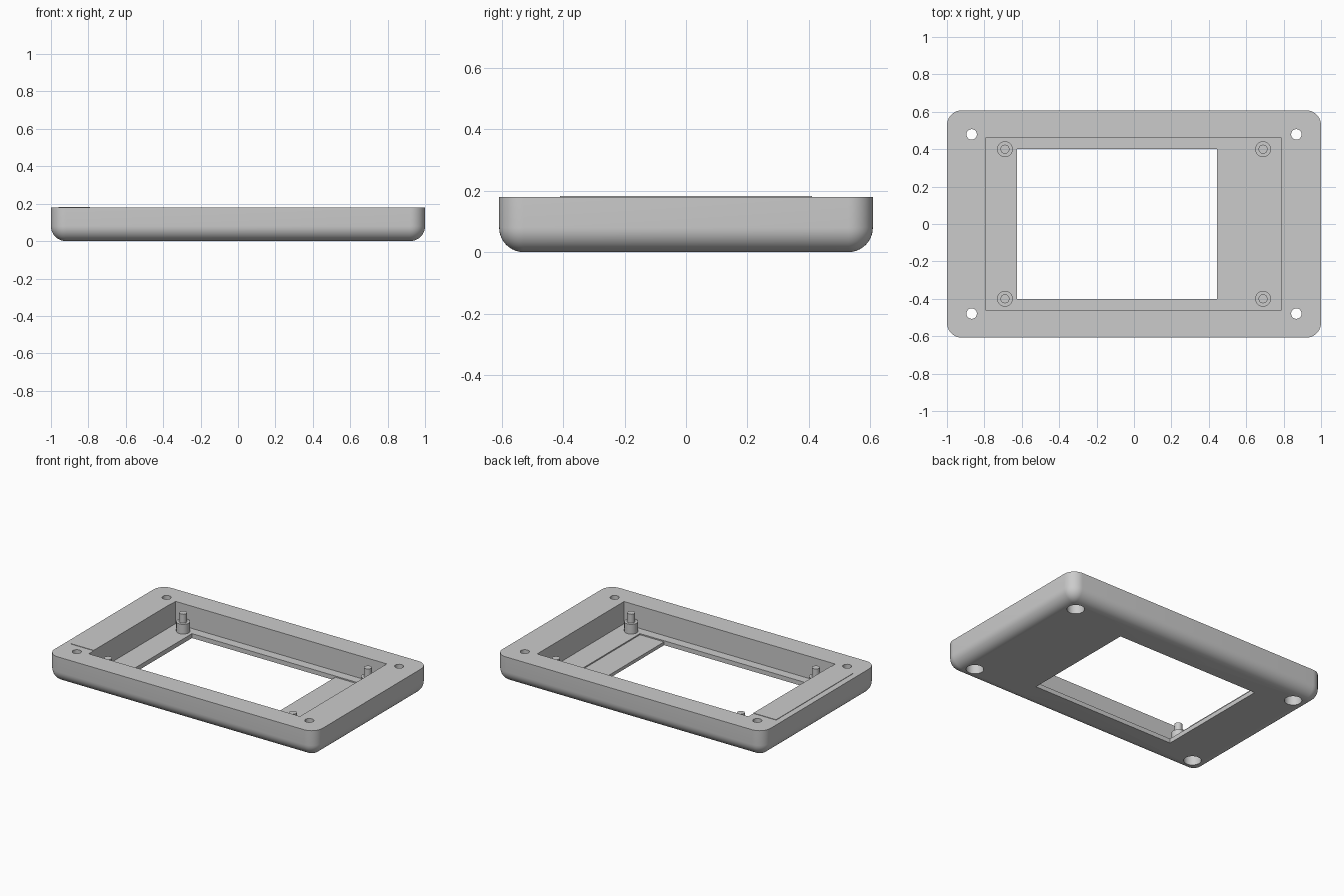
import bpy, bmesh
from math import sin, cos, pi, radians

cube = bpy.data.objects.get("Cube")
if cube:
    bpy.data.objects.remove(cube)

HX, HY, TOP, R = 1.0, 0.608, 0.18, 0.08
FLOOR = 0.03

grey = bpy.data.materials.new("light_grey_plastic")
grey.use_nodes = True
colour = (0.6, 0.6, 0.6, 1)
grey.diffuse_color = colour
grey.node_tree.nodes["Principled BSDF"].inputs["Base Color"].default_value = colour


def finish(name, bm):
    bmesh.ops.recalc_face_normals(bm, faces=bm.faces)
    mesh = bpy.data.meshes.new(name)
    bm.to_mesh(mesh)
    bm.free()
    mesh.materials.append(grey)
    obj = bpy.data.objects.new(name, mesh)
    bpy.context.collection.objects.link(obj)
    return obj


def box(name, x0, x1, y0, y1, z0, z1):
    bm = bmesh.new()
    bmesh.ops.create_cube(bm, size=1)
    for v in bm.verts:
        v.co.x = x1 if v.co.x > 0 else x0
        v.co.y = y1 if v.co.y > 0 else y0
        v.co.z = z1 if v.co.z > 0 else z0
    return finish(name, bm)


def lathe(name, x, y, profile, n=32):
    """Closed turned solid from (radius, height) pairs."""
    bm = bmesh.new()
    rings = [[bm.verts.new((x + r * cos(2 * pi * i / n), y + r * sin(2 * pi * i / n), z))
              for i in range(n)] for r, z in profile]
    skin(bm, rings)
    return finish(name, bm)


def skin(bm, rings):
    n = len(rings[0])
    for a, b in zip(rings, rings[1:]):
        for i in range(n):
            j = (i + 1) % n
            bm.faces.new((a[i], a[j], b[j], b[i]))
    bm.faces.new(rings[0][::-1])
    bm.faces.new(rings[-1])


def rounded_ring(bm, r, z, steps=10):
    """Rounded rectangle whose corner arcs share the fixed corner centres."""
    ring = []
    for q, (sx, sy) in enumerate([(1, 1), (-1, 1), (-1, -1), (1, -1)]):
        for i in range(steps + 1):
            a = (q + i / steps) * pi / 2
            ring.append(bm.verts.new((sx * (HX - R) + r * cos(a),
                                      sy * (HY - R) + r * sin(a), z)))
    return ring


def cut(target, cutter):
    mod = target.modifiers.new("cut", 'BOOLEAN')
    mod.operation = 'DIFFERENCE'
    mod.solver = 'EXACT'
    mod.object = cutter
    bpy.context.view_layer.objects.active = target
    bpy.ops.object.modifier_apply(modifier=mod.name)
    bpy.data.objects.remove(cutter)


def smooth(obj):
    bpy.ops.object.select_all(action='DESELECT')
    obj.select_set(True)
    bpy.context.view_layer.objects.active = obj
    bpy.ops.object.shade_smooth_by_angle(angle=radians(30))


# Housing with rounded corners and a rounded lower edge
bm = bmesh.new()
rings = []
for k in range(11):
    t = max(k / 10 * pi / 2, 0.02)
    rings.append(rounded_ring(bm, R * sin(t), R * (1 - cos(t)) if k else 0))
rings.append(rounded_ring(bm, R, TOP))
skin(bm, rings)
housing = finish("housing", bm)

# Cavity, shallow display recess and display window
cut(housing, box("cavity_cutter", -0.79, 0.787, -0.463, 0.463, FLOOR, 0.4))
cut(housing, box("recess_cutter", -0.6, 0.625, -0.402, 0.402, FLOOR - 0.008, 0.1))
cut(housing, box("window_cutter", -0.625, 0.445, -0.402, 0.402, -0.1, 0.1))

# Screw holes with wide counterbores underneath
for sx in (-1, 1):
    for sy in (-1, 1):
        cut(housing, lathe("screw_cutter", sx * 0.868, sy * 0.479,
                           [(0.054, -0.1), (0.054, 0.09), (0.028, 0.09), (0.028, 0.4)]))
smooth(housing)

# Stepped mounting posts on the floor
for sx, side in ((-1, "right"), (1, "left")):
    for sy, end in ((-1, "front"), (1, "back")):
        post = lathe(f"{end}_{side}_post", sx * 0.69, sy * 0.4,
                     [(0.042, FLOOR - 0.005), (0.042, 0.095), (0.024, 0.095), (0.024, 0.155)])
        smooth(post)

# Thin raised pad on the rim
box("rim_pad", -0.96, -0.79, -0.41, 0.41, TOP - 0.002, TOP + 0.003)
